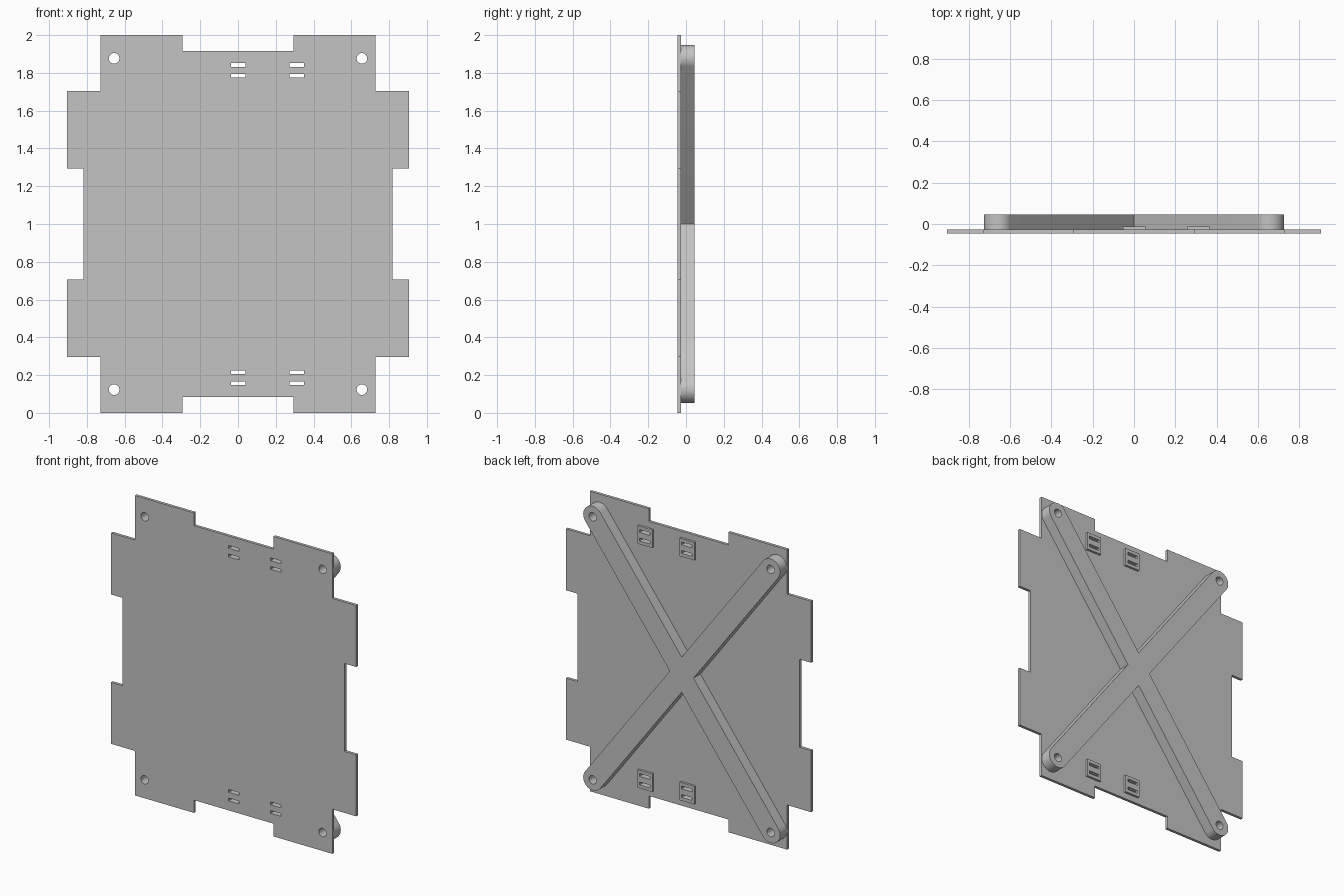
import bpy, bmesh
from math import atan2, cos, sin, pi
from mathutils import Vector

cube = bpy.data.objects.get("Cube")
if cube:
    bpy.data.objects.remove(cube)

# Single grey material
grey = bpy.data.materials.new("plain grey")
grey.use_nodes = True
colour = (0.55, 0.55, 0.55, 1)
grey.diffuse_color = colour
grey.node_tree.nodes["Principled BSDF"].inputs["Base Color"].default_value = colour

FRONT, PLATE_BACK, PAD_BACK, BRACE_BACK = -0.046, -0.027, -0.012, 0.046
MID = 1.0
HOLE_X, HOLE_Z = 0.656, 0.877     # screw offsets from the centre
HOLE_R, ARM_R = 0.028, 0.07
SLOT_X = (0.002, 0.312)
SLOT_Z = (0.785, 0.842)           # slot heights above and below the centre


def arc(cx, cz, r, start, sweep, steps):
    return [(cx + r * cos(start + sweep * i / steps),
             cz + r * sin(start + sweep * i / steps)) for i in range(steps + 1)]


def rect(cx, cz, w, h):
    return [(cx + sx * w / 2, cz + sz * h / 2)
            for sx, sz in ((-1, -1), (1, -1), (1, 1), (-1, 1))]


def panel(name, loops, y0, y1):
    """Extrude an outline with holes (x, z about the centre) from y0 to y1."""
    curve = bpy.data.curves.new(name, "CURVE")
    curve.dimensions = "2D"
    curve.fill_mode = "BOTH"
    curve.extrude = (y1 - y0) / 2
    for loop in loops:
        spline = curve.splines.new("POLY")
        spline.points.add(len(loop) - 1)
        for point, (x, z) in zip(spline.points, loop):
            point.co = (x, z, 0, 1)
        spline.use_cyclic_u = True
    source = bpy.data.objects.new(name + " profile", curve)
    bpy.context.scene.collection.objects.link(source)
    bpy.context.view_layer.update()
    graph = bpy.context.evaluated_depsgraph_get()
    mesh = bpy.data.meshes.new_from_object(source.evaluated_get(graph))
    bpy.data.objects.remove(source)

    # Stand the profile upright and weld caps to walls
    bm = bmesh.new()
    bm.from_mesh(mesh)
    for v in bm.verts:
        v.co = Vector((v.co.x, (y0 + y1) / 2 - v.co.z, MID + v.co.y))
    bmesh.ops.remove_doubles(bm, verts=bm.verts, dist=0.0001)
    bmesh.ops.recalc_face_normals(bm, faces=bm.faces)
    bm.to_mesh(mesh)
    bm.free()
    mesh.materials.clear()
    mesh.materials.append(grey)
    for face in mesh.polygons:
        face.material_index = 0
    obj = bpy.data.objects.new(name, mesh)
    bpy.context.scene.collection.objects.link(obj)
    bpy.ops.object.select_all(action="DESELECT")
    obj.select_set(True)
    bpy.context.view_layer.objects.active = obj
    bpy.ops.object.shade_smooth_by_angle(angle=pi / 6)
    return obj


# Shared screw holes, corners in counterclockwise order
corners = [(sx * HOLE_X, sz * HOLE_Z) for sx, sz in ((1, 1), (-1, 1), (-1, -1), (1, -1))]
holes = [arc(x, z, HOLE_R, 0, 2 * pi, 24)[:-1] for x, z in corners]

# Tabbed plate: one quarter outline mirrored around
quarter = [(0.818, 0.293), (0.904, 0.293), (0.904, 0.703), (0.728, 0.703),
           (0.728, 1.0), (0.293, 1.0), (0.293, 0.915)]
right_half = [(x, -z) for x, z in reversed(quarter)] + quarter
outline = right_half + [(-x, -z) for x, z in right_half]
slots = [rect(x, s * z, 0.077, 0.019) for x in SLOT_X for z in SLOT_Z for s in (1, -1)]
panel("tabbed_plate", [outline] + holes + slots, FRONT, PLATE_BACK)

# Cross brace: rounded arm ends joined by the inner corners of the X
cross = []
for i, (x, z) in enumerate(corners):
    angle = atan2(z, x)
    cross += arc(x, z, ARM_R, angle - pi / 2, pi, 24)
    nx, nz = corners[(i + 1) % 4]
    gap = (atan2(nz, nx) - angle) % (2 * pi) / 2
    reach = ARM_R / sin(gap)
    cross.append((reach * cos(angle + gap), reach * sin(angle + gap)))
panel("cross_brace", [cross] + holes, PLATE_BACK, BRACE_BACK)

# Slotted pads on the back
pad_z = sum(SLOT_Z) / 2
for s, level in ((1, "upper"), (-1, "lower")):
    for x, side in zip(SLOT_X, ("middle", "left")):
        cuts = [rect(x, s * z, 0.077, 0.019) for z in SLOT_Z]
        panel(f"{level}_{side}_slot_pad", [rect(x, s * pad_z, 0.11, 0.12)] + cuts,
              PLATE_BACK, PAD_BACK)
